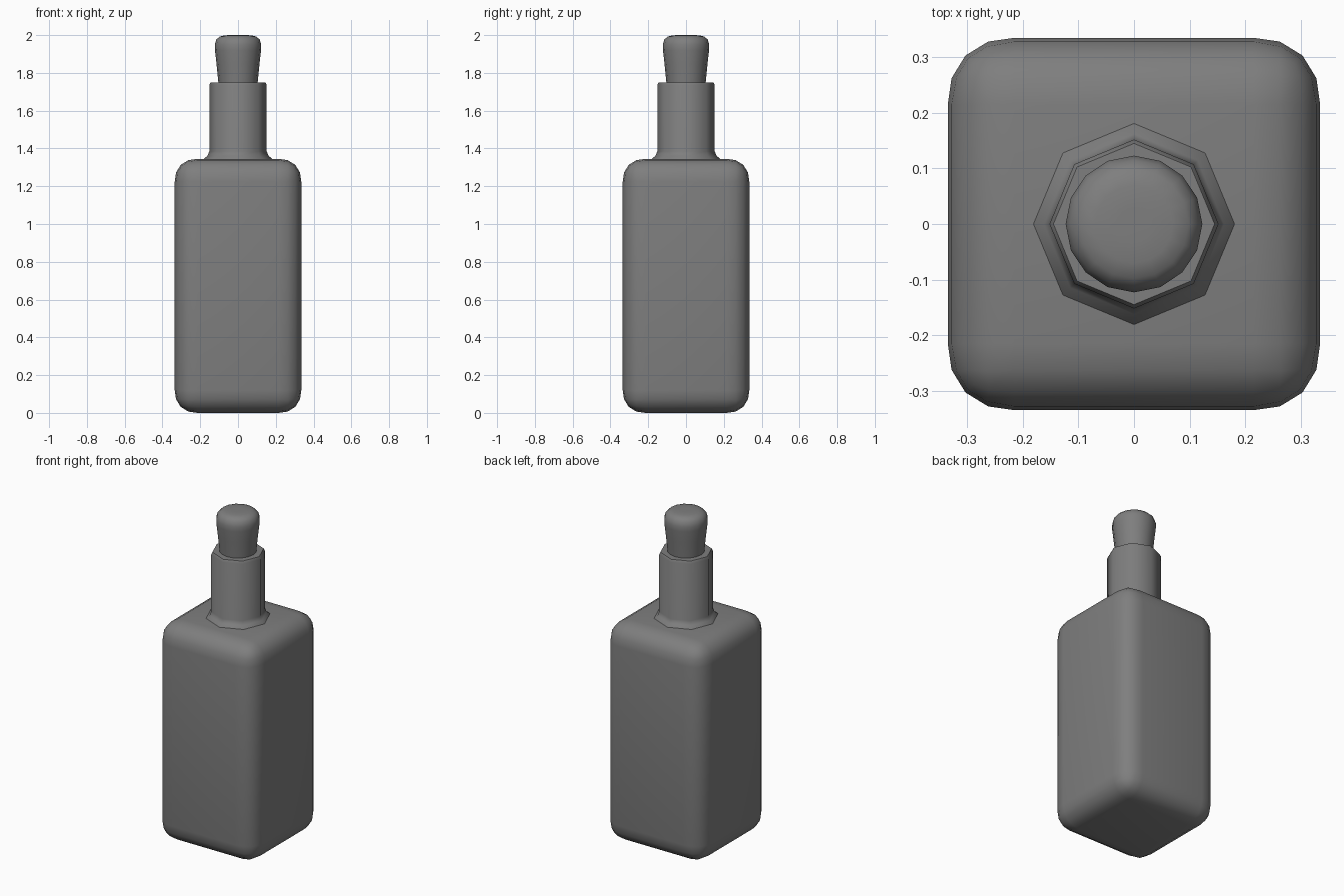
import bpy
import bmesh
from math import cos, sin, tau, radians

cube = bpy.data.objects.get("Cube")
if cube:
    bpy.data.objects.remove(cube, do_unlink=True)

# One grey for the whole bottle
GREY = (0.21, 0.21, 0.21, 1.0)
grey = bpy.data.materials.new("plain_grey")
grey.use_nodes = True
grey.diffuse_color = GREY
grey.node_tree.nodes["Principled BSDF"].inputs["Base Color"].default_value = GREY


def add_part(name, bm, smooth_angle):
    """Turn a bmesh into a smooth-shaded object."""
    bmesh.ops.recalc_face_normals(bm, faces=bm.faces)
    mesh = bpy.data.meshes.new(name)
    bm.to_mesh(mesh)
    bm.free()
    mesh.materials.append(grey)
    part = bpy.data.objects.new(name, mesh)
    bpy.context.collection.objects.link(part)
    bpy.ops.object.select_all(action="DESELECT")
    part.select_set(True)
    bpy.context.view_layer.objects.active = part
    bpy.ops.object.shade_smooth_by_angle(angle=radians(smooth_angle))
    return part


def add_turned(name, profile, sides, smooth_angle):
    """Turn a (radius, height) profile around z, closed at both ends."""
    bm = bmesh.new()
    rings = [[bm.verts.new((r * cos(tau * i / sides), r * sin(tau * i / sides), z))
              for i in range(sides)] for r, z in profile]
    for low, high in zip(rings, rings[1:]):
        for i in range(sides):
            j = (i + 1) % sides
            bm.faces.new((low[i], low[j], high[j], high[i]))
    bm.faces.new(rings[0])
    bm.faces.new(rings[-1])
    return add_part(name, bm, smooth_angle)


# Square body with generously rounded edges
width, height = 0.67, 1.345
bm = bmesh.new()
bmesh.ops.create_cube(bm, size=1)
for v in bm.verts:
    v.co.x *= width
    v.co.y *= width
    v.co.z = (v.co.z + 0.5) * height
bmesh.ops.bevel(bm, geom=bm.edges[:], offset=0.12, segments=4,
                profile=0.54, affect="EDGES", clamp_overlap=True)
add_part("bottle_body", bm, 60)

# Eight-sided neck, flared where it meets the body
add_turned("bottle_neck", [(0.185, 1.335), (0.18, 1.347), (0.162, 1.36), (0.152, 1.385),
                           (0.152, 1.735), (0.145, 1.75)], 8, 60)

# Tapered stopper with a domed top
add_turned("stopper", [(0.092, 1.6), (0.104, 1.75), (0.114, 1.85), (0.122, 1.92),
                       (0.123, 1.95), (0.115, 1.976), (0.098, 1.992),
                       (0.07, 1.999), (0.03, 2.0)], 16, 60)
